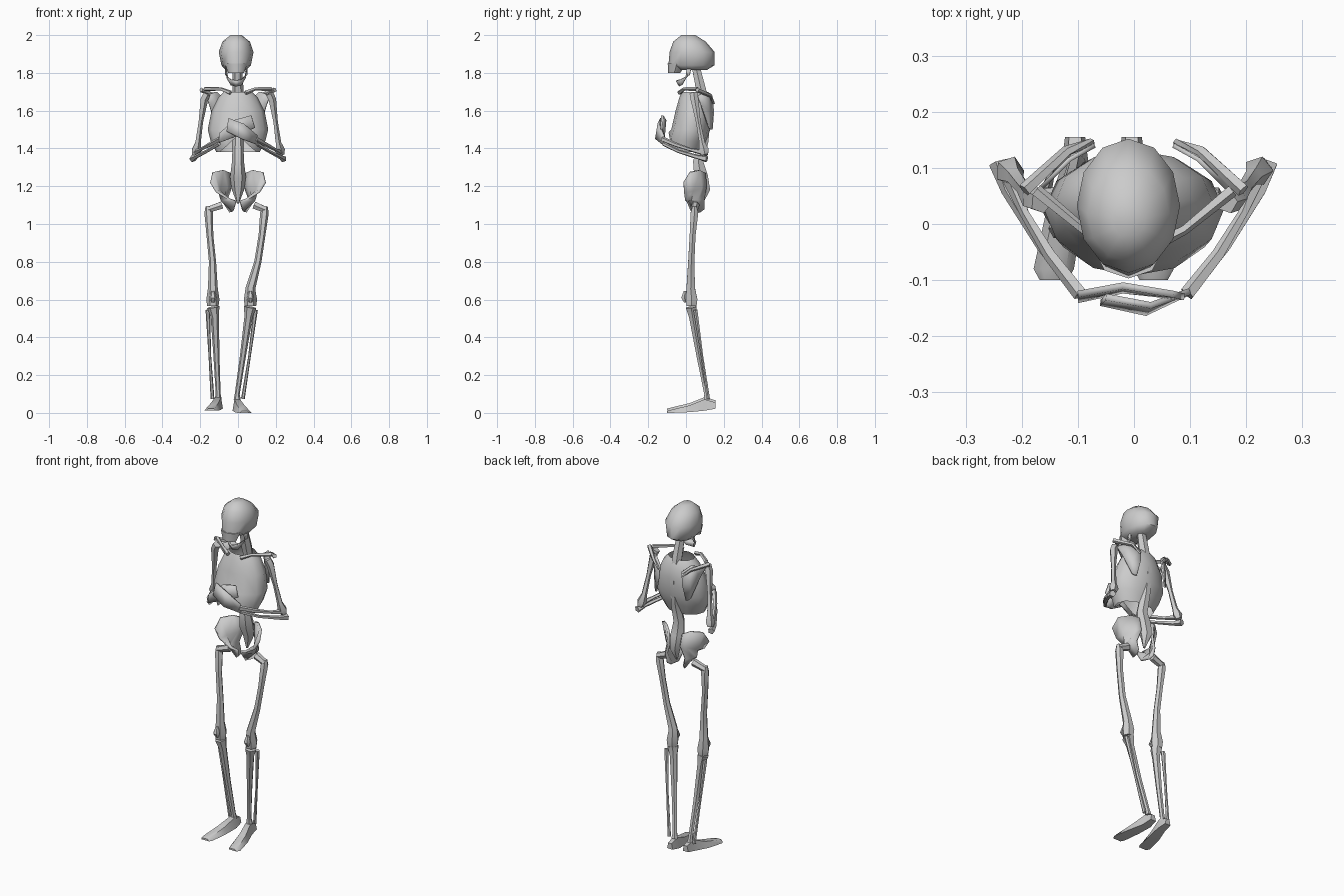
import bpy, bmesh, math
from mathutils import Vector


def finish(name, bm, thick=0, angle=50):
    bmesh.ops.recalc_face_normals(bm, faces=bm.faces[:])
    me = bpy.data.meshes.new(name)
    bm.to_mesh(me)
    bm.free()
    ob = bpy.data.objects.new(name, me)
    bpy.context.collection.objects.link(ob)
    if thick:
        m = ob.modifiers.new("thickness", 'SOLIDIFY')
        m.thickness, m.offset = thick, 0
    bpy.ops.object.select_all(action='DESELECT')
    ob.select_set(True)
    bpy.context.view_layer.objects.active = ob
    bpy.ops.object.shade_smooth_by_angle(angle=math.radians(angle))
    return ob


def loft(name, rings, loop=True, caps=(True, True), thick=0, angle=50):
    """Skin neighbouring rows of points; loop joins each row into a ring."""
    bm = bmesh.new()
    vs = [[bm.verts.new(p) for p in r] for r in rings]
    n = len(rings[0])
    for a, b in zip(vs, vs[1:]):
        for i in range(n if loop else n - 1):
            j = (i + 1) % n
            bm.faces.new((a[i], a[j], b[j], b[i]))
    if loop and caps[0]:
        bm.faces.new(vs[0])
    if loop and caps[1]:
        bm.faces.new(vs[-1])
    return finish(name, bm, thick, angle)


def bone(name, pts, n=6):
    """Tapering tube through (x, y, z, radius) points."""
    c = [Vector(p[:3]) for p in pts]
    rings = []
    for i, p in enumerate(pts):
        d = (c[min(i + 1, len(c) - 1)] - c[max(i - 1, 0)]).normalized()
        u = d.cross(Vector((0, 1, 0)) if abs(d.z) > .6 else Vector((0, 0, 1))).normalized()
        v = d.cross(u)
        rings.append([c[i] + p[3] * (u * math.cos(t) + v * math.sin(t))
                      for t in (2 * math.pi * k / n for k in range(n))])
    return loft(name, rings)


def ovals(levels, n, cx=0):
    """Horizontal rings from (z, half width, front y, back y)."""
    return [[Vector((cx + w * math.sin(t), (f + b) / 2 - (b - f) / 2 * math.cos(t), z))
             for t in (2 * math.pi * k / n for k in range(n))] for z, w, f, b in levels]


def flip(p, s):
    return (p[0] * s,) + tuple(p[1:])


# Skull, face and jaw
loft("skull", ovals([(1.815, .055, -.04, .11), (1.84, .078, -.093, .15), (1.91, .092, -.087, .152),
                     (1.965, .073, -.068, .105), (2.0, .03, -.025, .05)], 12, -.01))
loft("upper_face", ovals([(1.80, .042, -.094, -.03), (1.85, .06, -.097, .0)], 8, -.01))
jaw = [(-.065, .03, 1.84), (-.065, .02, 1.79), (-.04, -.03, 1.765), (-.01, -.05, 1.76),
       (.02, -.03, 1.765), (.045, .02, 1.79), (.045, .03, 1.84)]
low = [(-.06, .005, 1.83), (-.058, .0, 1.775), (-.035, -.022, 1.735), (-.01, -.032, 1.73),
       (.015, -.022, 1.735), (.038, .0, 1.775), (.04, .005, 1.83)]
loft("jaw", [jaw, low], loop=False, thick=.01)

# Spine down to the tailbone
bone("spine", [(-.005, .05, 1.84, .024), (0, .08, 1.71, .03), (0, .112, 1.58, .022), (0, .095, 1.44, .028),
               (0, .065, 1.33, .032), (0, .08, 1.25, .042), (0, .1, 1.18, .032), (0, .085, 1.11, .006)])

# Rib cage shell with an arch cut in the lower front
ribs = ovals([(1.70, .075, -.02, .10), (1.67, .105, -.035, .12), (1.60, .14, -.055, .132),
              (1.50, .16, -.078, .128), (1.44, .145, -.092, .11), (1.38, .115, -.09, .085)], 12)
ribs[-1][0].z = 1.47
ribs[-2][0].z = 1.485
for k in (1, 11):
    ribs[-1][k].z = 1.415
    ribs[-2][k].z = 1.455
loft("rib_cage", ribs, caps=(False, False))

for s, side in ((1, "right"), (-1, "left")):
    def b(name, pts, n=5):
        bone(side + "_" + name, [flip(p, s) for p in pts], n)

    def sheet(name, rows, thick):
        loft(side + "_" + name, [[flip(p, s) for p in r] for r in rows], loop=False, thick=thick)

    # Collar bone and shoulder blade
    b("collar_bone", [(.04, -.035, 1.695, .012), (.09, -.01, 1.715, .009), (.175, .06, 1.715, .012)])
    sheet("shoulder_blade", [[(.07, .14, 1.66), (.115, .115, 1.70), (.17, .06, 1.68)],
                             [(.075, .145, 1.59), (.11, .12, 1.60), (.15, .08, 1.63)],
                             [(.095, .138, 1.50), (.105, .13, 1.50), (.115, .12, 1.51)]], .008)
    b("shoulder_ridge", [(.075, .145, 1.64, .008), (.12, .13, 1.68, .01), (.195, .06, 1.71, .013)])

    # Arm folded in front of the chest
    b("upper_arm", [(.165, .04, 1.69, .022), (.18, .045, 1.66, .022), (.198, .065, 1.54, .013),
                    (.213, .085, 1.43, .016), (.222, .095, 1.39, .027), (.228, .1, 1.365, .018)])
    b("outer_forearm", [(.24, .11, 1.345, .019), (.225, .06, 1.355, .012), (.165, -.04, 1.385, .009),
                        (.1, -.12, 1.425, .011)])
    b("inner_forearm", [(.222, .085, 1.38, .015), (.195, .02, 1.395, .009), (.15, -.055, 1.42, .012),
                        (.095, -.125, 1.45, .014)])

    # Hip wing
    sheet("hip", [[(.045, .10, 1.27), (.08, .07, 1.285), (.13, .025, 1.275), (.142, -.01, 1.22)],
                  [(.035, .105, 1.2), (.06, .08, 1.19), (.10, .035, 1.175), (.11, -.01, 1.17)],
                  [(.06, .095, 1.13), (.085, .06, 1.13), (.085, .03, 1.125), (.045, .0, 1.13)],
                  [(.05, .095, 1.08), (.04, .075, 1.065), (.025, .03, 1.07), (.01, .01, 1.12)]], .014)

# Overlapping hands, one in front of the other
loft("right_hand", [[(.1, -.12, 1.42), (.1, -.12, 1.47)], [(.02, -.158, 1.45), (.03, -.145, 1.53)],
                    [(-.06, -.14, 1.49), (-.05, -.13, 1.56)]], loop=False, thick=.012)
loft("left_hand", [[(-.1, -.135, 1.43), (-.1, -.125, 1.48)], [(-.02, -.118, 1.46), (-.02, -.11, 1.55)],
                   [(.09, -.13, 1.51), (.07, -.125, 1.575)]], loop=False, thick=.012)

# Legs: side, hip x, trochanter x, mid thigh x, knee x, ankle x, foot lift, toe x
for side, hx, tx, mx, kx, ax, lift, toe in (("right", .085, .145, .105, .066, -.004, .0, .035),
                                            ("left", -.085, -.16, -.135, -.133, -.105, .02, -.143)):
    o = 1 if side == "right" else -1
    bone(side + "_femur_neck", [(hx, .05, 1.10, .022), (tx, .045, 1.075, .018)])
    bone(side + "_femur", [(tx, .045, 1.095, .012), (tx - o * .005, .045, 1.06, .023),
                           (mx + (tx - mx) * .55, .035, .94, .018), (mx, .028, .80, .019),
                           (kx, .025, .66, .026), (kx, .03, .60, .035), (kx, .03, .565, .03)])
    bone(side + "_knee_cap", [(kx, -.005, .645, .008), (kx, -.008, .61, .02), (kx, -.003, .585, .008)])
    bone(side + "_shin", [(kx - o * .002, .028, .56, .033), (kx - o * .01, .035, .51, .022),
                          (kx * .5 + ax * .5 - o * .005, .07, .30, .016), (ax, .108, .10, .013),
                          (ax, .112, .07, .019)])
    bone(side + "_calf_bone", [(kx + o * .027, .05, .545, .012), (kx * .5 + ax * .5 + o * .03, .085, .30, .007),
                               (ax + o * .03, .118, .075, .010)])
    # Wedge foot from heel to toes
    foot = [(ax, .155, .018, .022, .055), (ax, .10, .025, .012, .072),
            (ax * .5 + toe * .5, .02, .033, .004, .04), (toe, -.08, .036, .0, .016),
            (toe, -.1, .025, .0, .01)]
    loft(side + "_foot", [[(x - w, y, z0 + lift * .6), (x + w, y, z0 + lift * .6),
                           (x + w * .6, y, z1 + lift * .6), (x - w * .6, y, z1 + lift * .6)]
                          for x, y, w, z0, z1 in foot])
